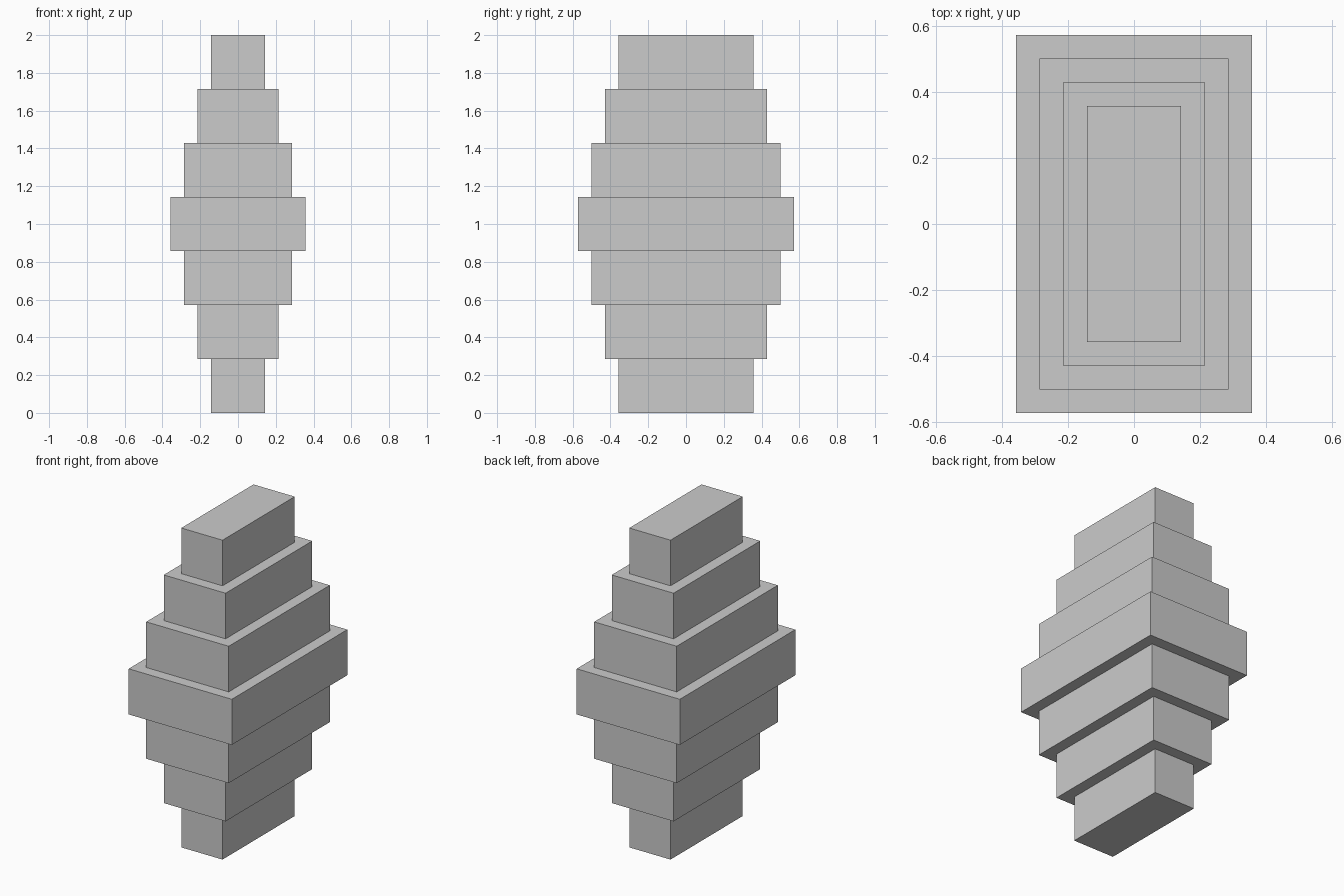
import bpy

if "Cube" in bpy.data.objects:
    bpy.data.objects.remove(bpy.data.objects["Cube"])

UNIT = 2 / 7          # height of one tier
STEP = UNIT / 2       # growth in width and depth per tier


def add_tier(name, width, depth, z_mid):
    bpy.ops.mesh.primitive_cube_add(size=1, location=(0, 0, z_mid))
    tier = bpy.context.object
    tier.name = name
    tier.scale = (width, depth, UNIT)
    bpy.ops.object.transform_apply(location=False, rotation=False, scale=True)
    return tier


# Seven stacked slabs: widening to the middle, then narrowing again
for i in range(7):
    grow = 3 - abs(i - 3)
    add_tier(f"tier_{i + 1}", UNIT + grow * STEP, 2.5 * UNIT + grow * STEP, (i + 0.5) * UNIT)
